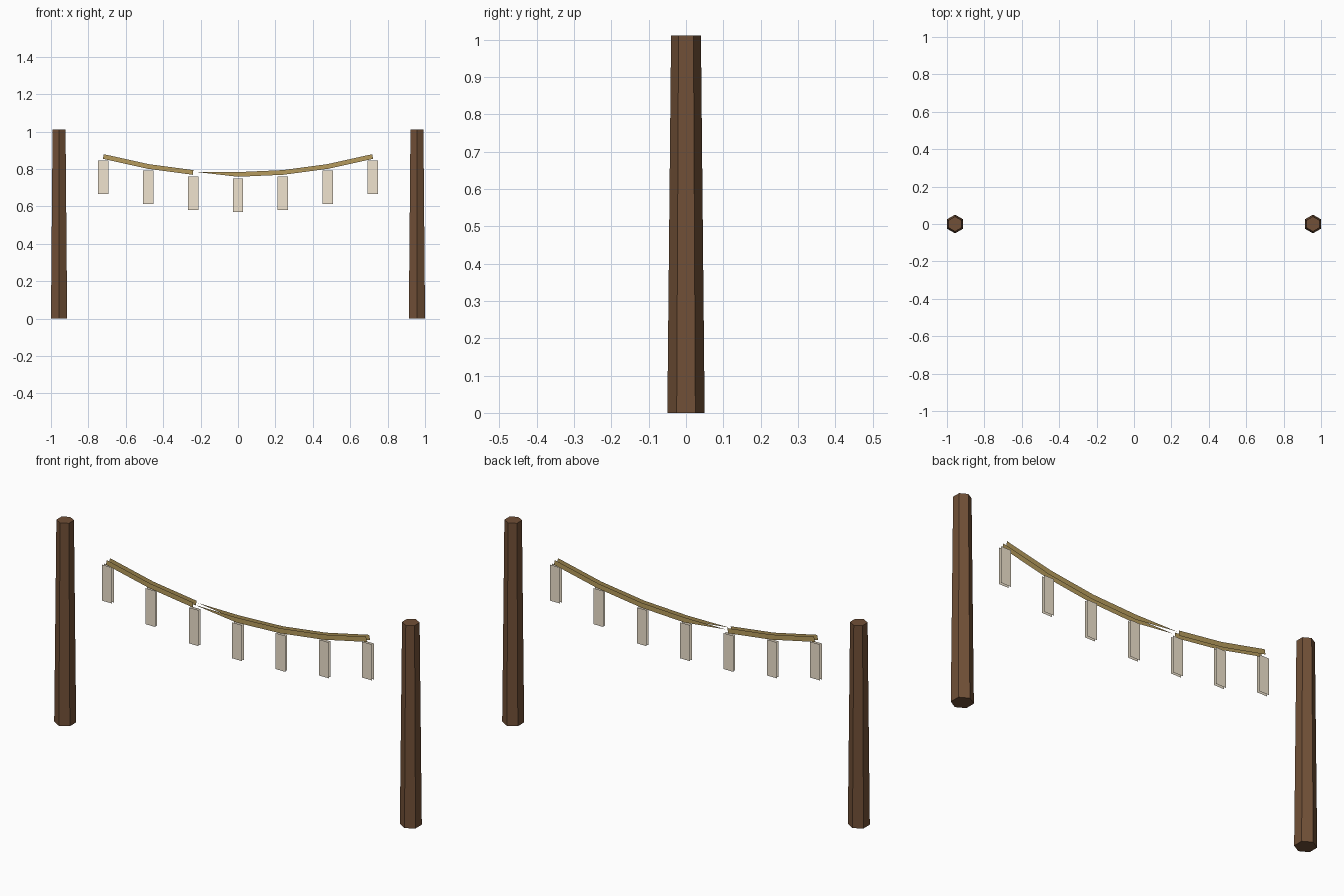
import bpy, math
from mathutils import Vector

if "Cube" in bpy.data.objects:
    bpy.data.objects.remove(bpy.data.objects["Cube"])


def material(name, rgb):
    m = bpy.data.materials.new(name)
    m.diffuse_color = (*rgb, 1)
    m.use_nodes = True
    m.node_tree.nodes["Principled BSDF"].inputs["Base Color"].default_value = m.diffuse_color
    return m


WOOD = material("dark_wood", (0.165, 0.080, 0.038))
ROPE = material("straw_rope", (0.47, 0.33, 0.11))
PAPER = material("paper", (0.87, 0.77, 0.62))


def make(name, verts, faces, mat):
    me = bpy.data.meshes.new(name)
    me.from_pydata(verts, [], faces)
    me.materials.append(mat)
    ob = bpy.data.objects.new(name, me)
    bpy.context.collection.objects.link(ob)
    return ob


def sag(x):
    return 0.771 + 0.185 * x * x


def wall_pair(name, outline_faces, half, mat):
    """Front and back sheets from polygons given as (x, z) points."""
    verts, faces = [], []
    for y in (-half, half):
        for poly in outline_faces:
            pts = poly if y < 0 else poly[::-1]
            faces.append(list(range(len(verts), len(verts) + len(pts))))
            verts += [(x, y, z) for x, z in pts]
    return make(name, verts, faces, mat)


# Tapered hexagonal posts
for side, label in ((-1, "left"), (1, "right")):
    bpy.ops.mesh.primitive_cone_add(vertices=6, radius1=0.05, radius2=0.04, depth=1.011,
                                    location=(side * 0.9567, 0, 0.5055))
    post = bpy.context.object
    post.name = label + "_post"
    post.data.materials.append(WOOD)

# Sagging rope: two thin sheets, with a frayed taper left of the middle
xs = [-0.72 + 0.24 * i for i in range(7)]
top, bottom = [], []
for i, x in enumerate(xs):
    a, b = xs[max(i - 1, 0)], xs[min(i + 1, 6)]
    t = Vector((b - a, sag(b) - sag(a))).normalized()
    n = Vector((-t.y, t.x)) * 0.0125
    c = Vector((x, sag(x)))
    top.append(tuple(c + n))
    bottom.append(tuple(c - n))
polys = []
for i in range(6):
    if i == 2:
        polys.append([(-0.23, 0.785), bottom[3], top[3]])
    else:
        polys.append([bottom[i], bottom[i + 1], top[i + 1], top[i]])
wall_pair("rope", polys, 0.0125, ROPE)

# Hanging paper strips, each a front and back sheet
for i, x in enumerate(xs):
    z1 = sag(x) - 0.021
    z0, w = z1 - 0.18, 0.0275
    wall_pair(f"paper_strip_{i + 1}", [[(x - w, z0), (x + w, z0), (x + w, z1), (x - w, z1)]],
              0.007, PAPER)
